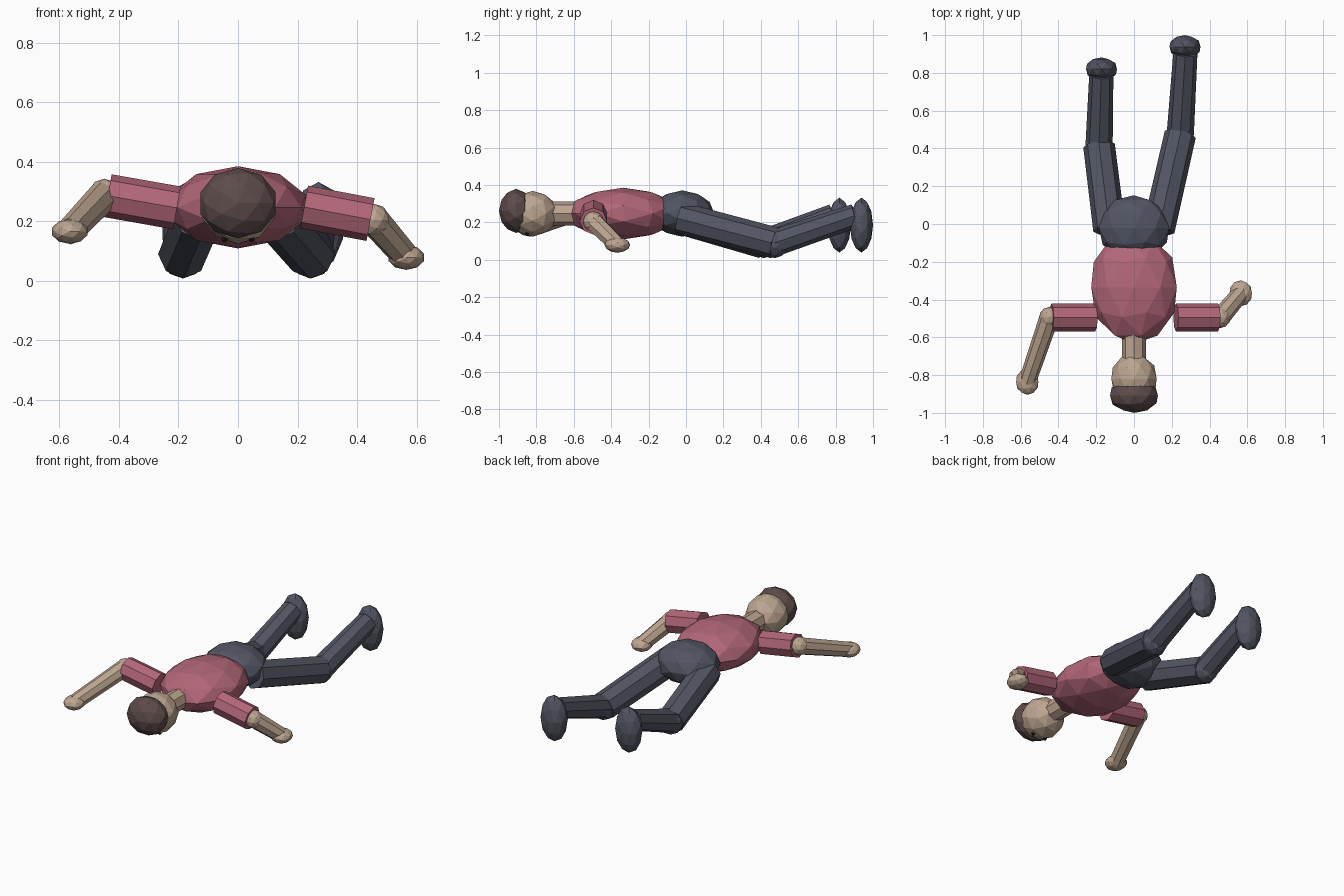
import bpy
import bmesh
from math import radians
from mathutils import Matrix, Vector

cube = bpy.data.objects.get("Cube")
if cube:
    bpy.data.objects.remove(cube, do_unlink=True)


def material(name, rgb):
    mat = bpy.data.materials.new(name)
    mat.use_nodes = True
    color = (*rgb, 1)
    mat.diffuse_color = color
    bsdf = mat.node_tree.nodes["Principled BSDF"]
    bsdf.inputs["Base Color"].default_value = color
    bsdf.inputs["Roughness"].default_value = 0.8
    return mat


SHIRT = material("rose_shirt", (0.45, 0.135, 0.19))
SKIN = material("tan_skin", (0.51, 0.38, 0.28))
TROUSERS = material("slate_trousers", (0.085, 0.092, 0.125))
HAIR = material("brown_hair", (0.11, 0.072, 0.07))
EYES = material("dark_eyes", (0.02, 0.018, 0.018))

LAID_DOWN = Matrix.Rotation(radians(90), 4, "X")


def add_object(name, bm, mat):
    mesh = bpy.data.meshes.new(name)
    bm.to_mesh(mesh)
    bm.free()
    mesh.materials.append(mat)
    obj = bpy.data.objects.new(name, mesh)
    bpy.context.collection.objects.link(obj)
    return obj


def blob(name, center, radii, mat, detail=2):
    """Faceted ellipsoid with its pole along the body."""
    bm = bmesh.new()
    bmesh.ops.create_icosphere(bm, subdivisions=detail, radius=1, matrix=LAID_DOWN)
    bmesh.ops.scale(bm, vec=radii, verts=bm.verts)
    bmesh.ops.translate(bm, vec=center, verts=bm.verts)
    return add_object(name, bm, mat)


def limb(name, start, end, r_start, r_end, mat):
    """Eight-sided tapered tube between two points."""
    a, b = Vector(start), Vector(end)
    axis = b - a
    place = Matrix.Translation((a + b) / 2) @ axis.to_track_quat("Z", "Y").to_matrix().to_4x4()
    bm = bmesh.new()
    bmesh.ops.create_cone(bm, cap_ends=True, segments=8, radius1=r_start,
                          radius2=r_end, depth=axis.length, matrix=place)
    return add_object(name, bm, mat)


# Trunk
blob("torso", (0, -0.335, 0.247), (0.238, 0.3, 0.138), SHIRT)
blob("pelvis", (0, -0.02, 0.247), (0.195, 0.172, 0.124), TROUSERS)

# Head
limb("neck", (0, -0.58, 0.247), (0, -0.73, 0.247), 0.063, 0.063, SKIN)
blob("head", (0, -0.82, 0.246), (0.126, 0.135, 0.122), SKIN)
blob("hair", (0, -0.908, 0.261), (0.133, 0.092, 0.118), HAIR)
for side, x in (("left", 0.045), ("right", -0.045)):
    blob(side + "_eye", (x, -0.85, 0.141), (0.012, 0.012, 0.012), EYES, 1)

# Arms: shoulder, elbow, hand
arms = {
    "left": ((0.222, -0.495, 0.248), (0.445, -0.495, 0.206), (0.565, -0.367, 0.079)),
    "right": ((-0.205, -0.495, 0.245), (-0.437, -0.495, 0.286), (-0.565, -0.835, 0.166)),
}
for side, (shoulder, elbow, hand) in arms.items():
    limb(side + "_upper_arm", shoulder, elbow, 0.073, 0.073, SHIRT)
    joint = Vector(elbow) + (Vector(elbow) - Vector(shoulder)).normalized() * 0.012
    blob(side + "_elbow", joint, (0.054, 0.056, 0.055), SKIN)
    limb(side + "_forearm", joint, hand, 0.052, 0.046, SKIN)
    blob(side + "_hand", hand, (0.062, 0.069, 0.042), SKIN)

# Legs: hip, knee, ankle, foot
legs = {
    "left": ((0.13, -0.03, 0.222), (0.245, 0.475, 0.09), (0.272, 0.905, 0.235), (0.27, 0.938, 0.185)),
    "right": ((-0.13, -0.03, 0.222), (-0.185, 0.415, 0.09), (-0.173, 0.79, 0.235), (-0.172, 0.82, 0.185)),
}
for side, (hip, knee, ankle, foot) in legs.items():
    limb(side + "_thigh", hip, knee, 0.086, 0.084, TROUSERS)
    blob(side + "_knee", knee, (0.075, 0.078, 0.082), TROUSERS)
    limb(side + "_shin", knee, ankle, 0.072, 0.064, TROUSERS)
    blob(side + "_foot", foot, (0.086, 0.062, 0.147), TROUSERS)
